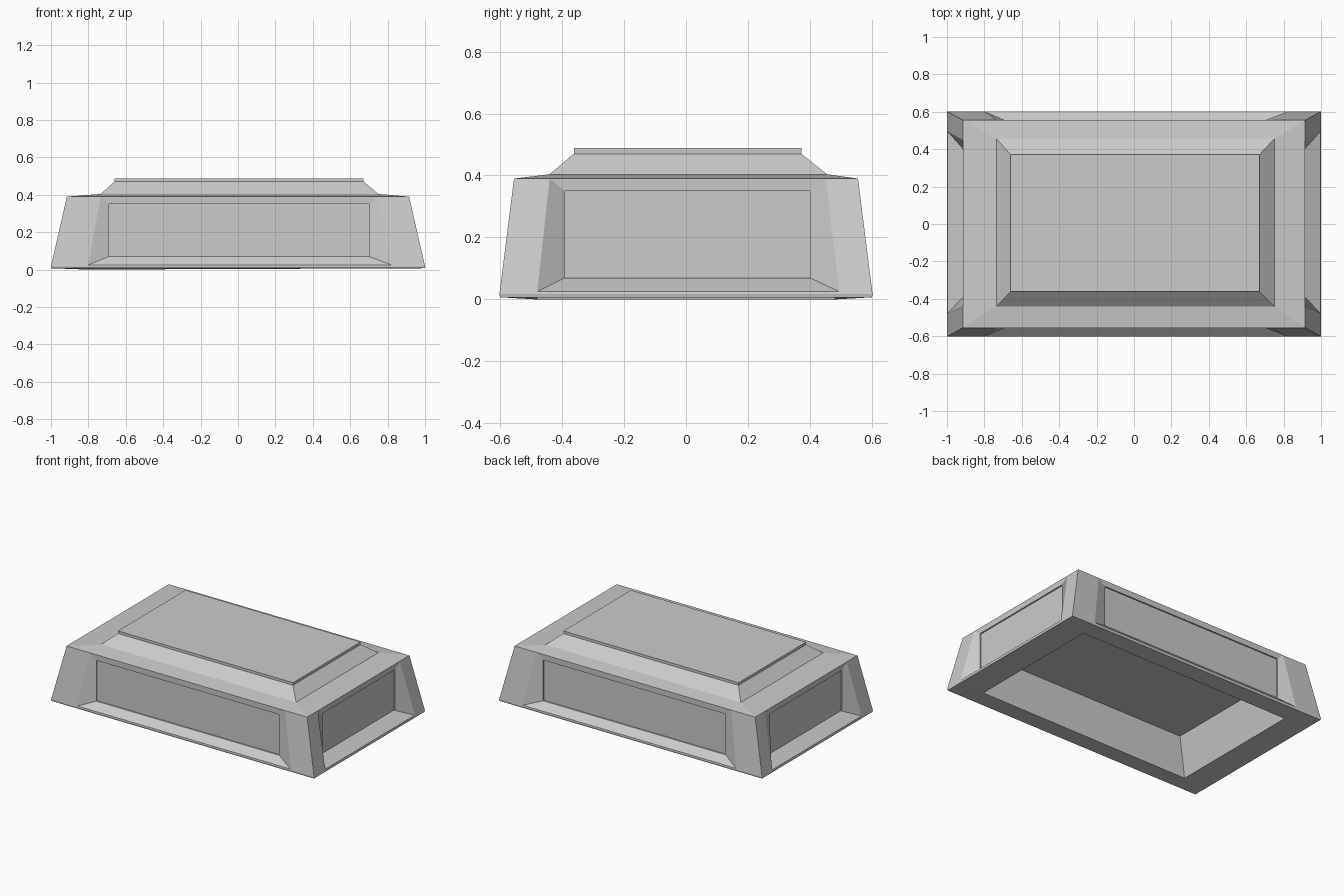
import bpy, bmesh

if "Cube" in bpy.data.objects:
    bpy.data.objects.remove(bpy.data.objects["Cube"])


def loft(name, loops, cap_end=False):
    """Bridge consecutive four-point loops with quads and optionally cap the end."""
    bm = bmesh.new()
    rows = [[bm.verts.new(p) for p in loop] for loop in loops]
    for a, b in zip(rows, rows[1:]):
        for i in range(4):
            j = (i + 1) % 4
            bm.faces.new((a[i], a[j], b[j], b[i]))
    if cap_end:
        bm.faces.new(rows[-1])
    bmesh.ops.recalc_face_normals(bm, faces=bm.faces)
    mesh = bpy.data.meshes.new(name)
    bm.to_mesh(mesh)
    bm.free()
    obj = bpy.data.objects.new(name, mesh)
    bpy.context.collection.objects.link(obj)
    return obj


def rect(x0, x1, y0, y1, z):
    return [(x0, y0, z), (x1, y0, z), (x1, y1, z), (x0, y1, z)]


def box_rect(hx, hy, z):
    return rect(-hx, hx, -hy, hy, z)


BASE, LIP, TOP = 0.007, 0.017, 0.39
BX, BY, TX, TY = 1.0, 0.602, 0.915, 0.555


def wall(name, along_x, sign):
    """Sloping wall: corner posts, flared opening, upright frame, sunken panel."""
    if along_x:
        wb, wt, db, dt = BX, TX, BY, TY
        out_b, out_t, inner = (-0.80, 0.82), (-0.735, 0.75), (-0.69, 0.70)
    else:
        wb, wt, db, dt = BY, TY, BX, TX
        out_b, out_t, inner = (-0.48, 0.495), (-0.44, 0.45), (-0.39, 0.40)
    frame, panel = dt - 0.001, dt - 0.010

    def face_depth(z):
        return db + (dt - db) * (z - LIP) / (TOP - LIP)

    def quad(bottom, top, z0, z1, d0, d1):
        pts = [(bottom[0], d0, z0), (bottom[1], d0, z0), (top[1], d1, z1), (top[0], d1, z1)]
        return [(u, sign * d, z) if along_x else (sign * d, u, z) for u, d, z in pts]

    obj = loft(name, [
        quad((-wb, wb), (-wt, wt), LIP, TOP, db, dt),
        quad(out_b, out_t, 0.025, 0.389, face_depth(0.025), face_depth(0.389)),
        quad(inner, inner, 0.07, 0.35, frame, frame),
        quad(inner, inner, 0.07, 0.35, panel, panel),
    ], cap_end=True)
    # Make the open shell face outwards
    if obj.data.polygons[-1].normal[1 if along_x else 0] * sign < 0:
        obj.data.flip_normals()


# Four walls
for name, along_x, sign in (("front_wall", True, -1), ("back_wall", True, 1),
                            ("left_wall", False, -1), ("right_wall", False, 1)):
    wall(name, along_x, sign)

# Stepped lid with raised slab
loft("lid", [
    box_rect(TX, TY, TOP),
    rect(-0.735, 0.75, -0.44, 0.455, 0.404),
    rect(-0.66, 0.672, -0.362, 0.372, 0.47),
    rect(-0.66, 0.672, -0.362, 0.372, 0.488),
], cap_end=True)

# Base lip, underside rim and hollow with tapered walls
hollow_edge = [(-0.81, -0.48, 0.0), (0.81, -0.48, 0.006),
               (0.81, 0.48, 0.006), (-0.81, 0.48, 0.0)]
loft("base_hollow", [
    box_rect(BX, BY, LIP),
    box_rect(BX - 0.002, BY - 0.002, BASE),
    hollow_edge,
    box_rect(0.74, 0.44, 0.255),
], cap_end=True)
